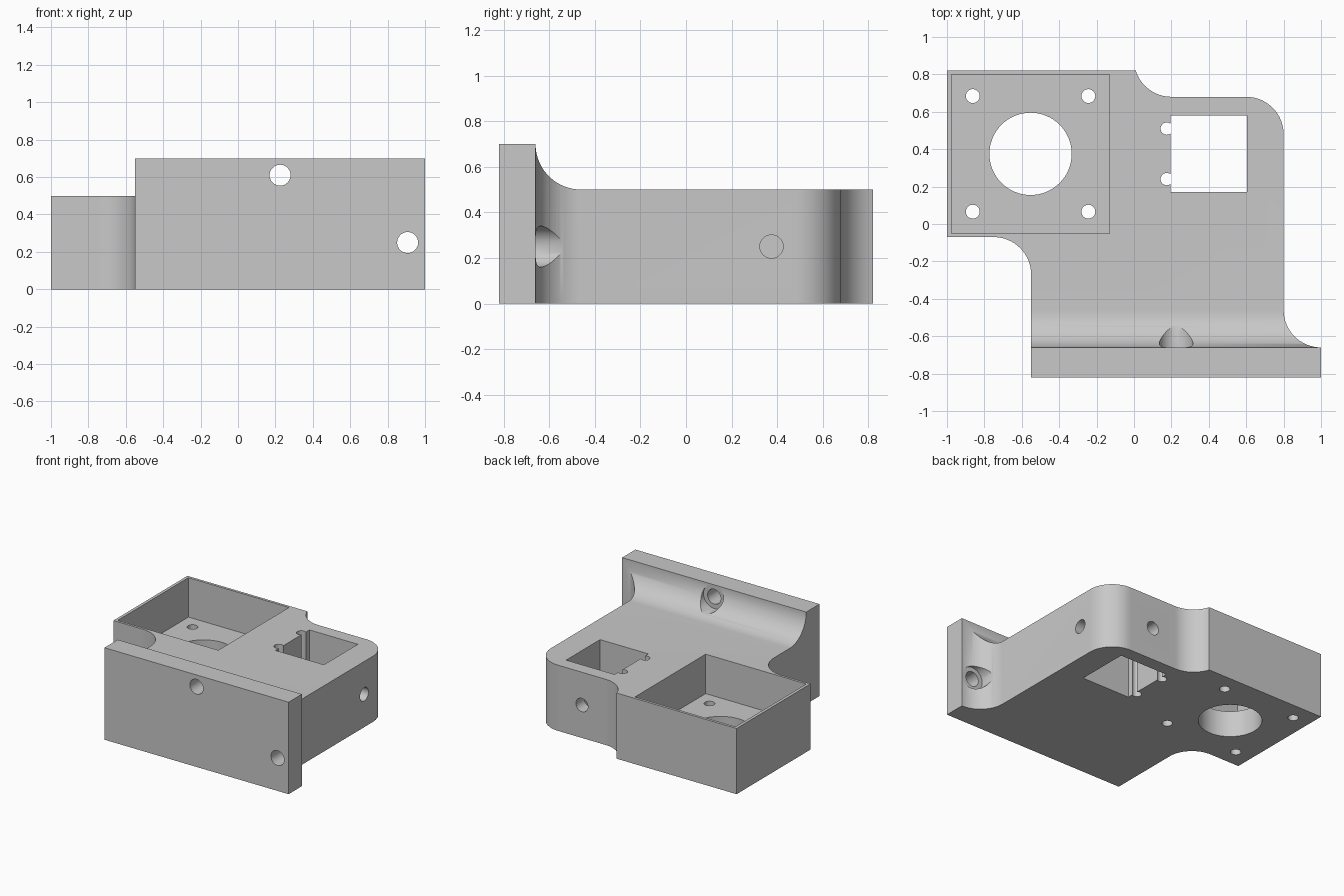
import bpy, bmesh, math
from mathutils import Matrix, Vector

if "Cube" in bpy.data.objects:
    bpy.data.objects.remove(bpy.data.objects["Cube"])


def arc(cx, cy, r, a0, a1, n=16):
    """Points on an arc, angles in degrees."""
    return [(cx + r * math.cos(math.radians(a0 + (a1 - a0) * i / n)),
             cy + r * math.sin(math.radians(a0 + (a1 - a0) * i / n))) for i in range(n + 1)]


def to_object(name, bm):
    bmesh.ops.recalc_face_normals(bm, faces=bm.faces)
    me = bpy.data.meshes.new(name)
    bm.to_mesh(me)
    bm.free()
    ob = bpy.data.objects.new(name, me)
    bpy.context.collection.objects.link(ob)
    return ob


def prism(name, points, direction):
    """Extrude a closed outline of 3D points."""
    bm = bmesh.new()
    face = bm.faces.new([bm.verts.new(p) for p in points])
    res = bmesh.ops.extrude_face_region(bm, geom=[face])
    verts = [v for v in res["geom"] if isinstance(v, bmesh.types.BMVert)]
    bmesh.ops.translate(bm, verts=verts, vec=direction)
    return to_object(name, bm)


def box(name, lo, hi):
    pts = [(lo[0], lo[1], lo[2]), (hi[0], lo[1], lo[2]), (hi[0], hi[1], lo[2]), (lo[0], hi[1], lo[2])]
    return prism(name, pts, (0, 0, hi[2] - lo[2]))


def rod(name, start, end, r, n=48):
    a, b = Vector(start), Vector(end)
    rot = (b - a).to_track_quat('Z', 'Y').to_matrix().to_4x4()
    bm = bmesh.new()
    bmesh.ops.create_cone(bm, cap_ends=True, segments=n, radius1=r, radius2=r, depth=(b - a).length,
                          matrix=Matrix.Translation((a + b) / 2) @ rot)
    return to_object(name, bm)


# Solid bracket from its plan outline, at full plate height
plan = [(-1, 0.82)]
plan += arc(0.2, 0.88, 0.2, 197.46, 270)      # rear step fillet
plan += arc(0.6, 0.48, 0.2, 90, 0)            # rounded rear corner
plan += arc(1.0, -0.46, 0.2, 180, 270)        # fillet into the plate end
plan += [(1, -0.82), (-0.55, -0.82)]
plan += arc(-0.75, -0.27, 0.2, 0, 90)         # inner corner
plan += [(-1, -0.07)]
bracket = prism("mounting_bracket", [(x, y, 0) for x, y in plan], (0, 0, 0.7))

# Space above the body, filleted up to the plate
side = [(-0.66, 0.9)] + arc(-0.46, 0.7, 0.2, 180, 270, 20) + [(1.1, 0.5), (1.1, 0.9)]
cutters = [prism("top_cutter", [(-1.2, y, z) for y, z in side], (2.4, 0, 0))]

# Motor pocket, shaft opening and four screw holes
MX, MY = -0.553, 0.375
cutters.append(box("pocket_cutter", (-0.977, -0.051, 0.2), (-0.13, 0.8, 0.9)))
cutters.append(rod("shaft_cutter", (MX, MY, -0.1), (MX, MY, 0.4), 0.22, 64))
for sx in (-1, 1):
    for sy in (-1, 1):
        x, y = MX + sx * 0.309, MY + sy * 0.309
        cutters.append(rod("screw_cutter", (x, y, -0.1), (x, y, 0.4), 0.037, 32))

# Square opening with two wire grooves
cutters.append(box("square_cutter", (0.195, 0.172, -0.1), (0.603, 0.58, 0.6)))
for y in (0.24, 0.51):
    cutters.append(rod("groove_cutter", (0.175, y, -0.1), (0.175, y, 0.6), 0.033, 32))

# Set screw holes into the square opening
cutters.append(rod("side_hole_cutter", (0.4, 0.375, 0.25), (0.9, 0.375, 0.25), 0.051))
cutters.append(rod("rear_hole_cutter", (0.4, 0.375, 0.25), (0.4, 0.8, 0.25), 0.051))

# Plate bolt holes with counterbores through the fillets
for x, z in ((0.225, 0.61), (0.907, 0.25)):
    cutters.append(rod("bolt_cutter", (x, -0.9, z), (x, -0.5, z), 0.056))
    cutters.append(rod("counterbore_cutter", (x, -0.66, z), (x, -0.36, z), 0.09))

bpy.context.view_layer.objects.active = bracket
bracket.select_set(True)
for c in cutters:
    c.hide_render = True
    mod = bracket.modifiers.new("cut", 'BOOLEAN')
    mod.operation = 'DIFFERENCE'
    mod.solver = 'EXACT'
    mod.object = c
    bpy.ops.object.modifier_apply(modifier=mod.name)
    bpy.data.objects.remove(c)

# Material and shading
grey = bpy.data.materials.new("grey")
grey.diffuse_color = (0.58, 0.58, 0.58, 1)
grey.use_nodes = True
grey.node_tree.nodes["Principled BSDF"].inputs["Base Color"].default_value = grey.diffuse_color
bracket.data.materials.clear()
bracket.data.materials.append(grey)
for p in bracket.data.polygons:
    p.material_index = 0
bpy.ops.object.shade_smooth_by_angle(angle=math.radians(30))
